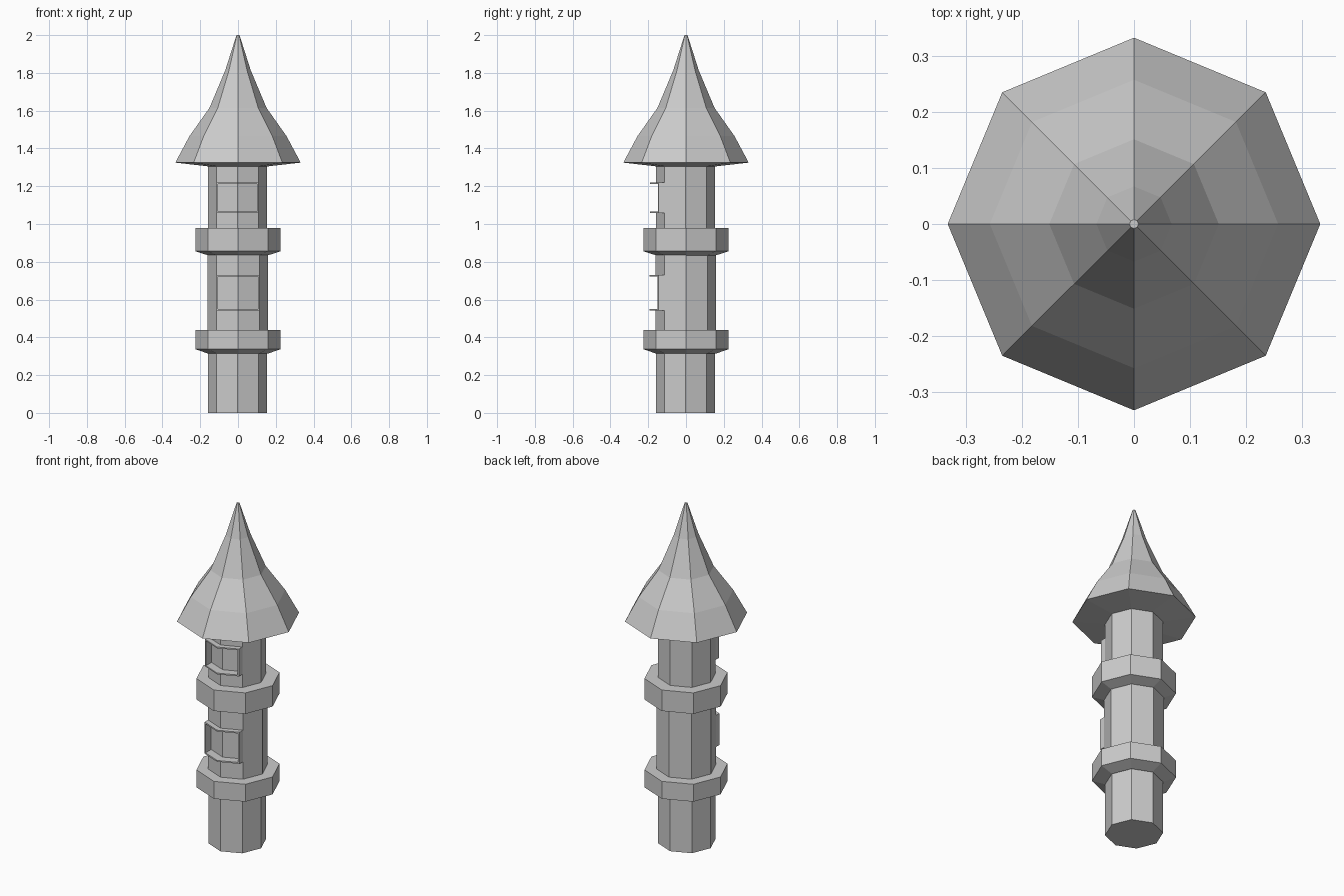
import bpy, bmesh, math

if "Cube" in bpy.data.objects:
    bpy.data.objects.remove(bpy.data.objects["Cube"])

SIDES = 8


def mesh_object(name, verts, faces):
    me = bpy.data.meshes.new(name)
    me.from_pydata(verts, [], faces)
    bm = bmesh.new()
    bm.from_mesh(me)
    bmesh.ops.recalc_face_normals(bm, faces=bm.faces)
    bm.to_mesh(me)
    bm.free()
    ob = bpy.data.objects.new(name, me)
    bpy.context.collection.objects.link(ob)
    return ob


def stack(name, rings, cap=True):
    """Loft closed outlines (lists of 3D points) from bottom to top."""
    n = len(rings[0])
    verts = [p for ring in rings for p in ring]
    faces = [(k * n + i, k * n + (i + 1) % n, (k + 1) * n + (i + 1) % n, (k + 1) * n + i)
             for k in range(len(rings) - 1) for i in range(n)]
    faces += [tuple(range(n)), tuple(range(len(verts) - n, len(verts)))]
    return mesh_object(name, verts, faces)


def octagonal(name, profile, shift=0.0):
    """Eight-sided solid from (radius, z) pairs, corners on the axes."""
    angles = [2 * math.pi * i / SIDES for i in range(SIDES)]
    return stack(name, [[(r * math.cos(a) + shift, r * math.sin(a) + shift, z) for a in angles]
                        for r, z in profile])


def chevron(name, radius, half, front, back, z0, z1, shift):
    """Slab following the two front faces of a shaft; front/back are y offsets."""
    slope = math.tan(math.radians(22.5))
    side = -radius + half * slope

    outline = [(-half, side + front), (0, -radius + front), (half, side + front),
               (half, side + back), (0, -radius + back), (-half, side + back)]
    return stack(name, [[(x + shift, y + shift, z) for x, y in outline] for z in (z0, z1)])


def carve(ob, cutter):
    mod = ob.modifiers.new("window_cut", 'BOOLEAN')
    mod.operation = 'DIFFERENCE'
    mod.solver = 'EXACT'
    mod.object = cutter
    bpy.context.view_layer.update()
    dg = bpy.context.evaluated_depsgraph_get()
    me = bpy.data.meshes.new_from_object(ob.evaluated_get(dg))
    ob.modifiers.clear()
    ob.data = me


def window(level, shaft, radius, z0, z1, shift):
    """Thin projecting frame around a recessed bent panel."""
    half, bar = radius * math.sqrt(0.5), 0.008
    frame = chevron(level + "_window_frame", radius, half, -0.032, 0.01, z0, z1, shift)
    cutter = chevron("cutter", radius, half - bar, -0.1, 0.02, z0 + bar, z1 - bar, shift)
    cutter.hide_render = True
    carve(shaft, cutter)
    carve(frame, cutter)
    bpy.data.objects.remove(cutter)


# Shaft sections
octagonal("lower_shaft", [(0.156, 0), (0.156, 0.33)], -0.003)
middle = octagonal("middle_shaft", [(0.161, 0.43), (0.161, 0.85)], -0.001)
upper = octagonal("upper_shaft", [(0.156, 0.97), (0.156, 1.32)], -0.003)

# Windows
window("middle", middle, 0.161, 0.543, 0.73, -0.001)
window("upper", upper, 0.156, 1.058, 1.22, -0.003)

# Collars with sloped undersides
octagonal("lower_collar", [(0.158, 0.314), (0.226, 0.337), (0.226, 0.44)])
octagonal("upper_collar", [(0.158, 0.834), (0.226, 0.856), (0.226, 0.98)])

# Flared spire roof
octagonal("roof", [(0.157, 1.305), (0.332, 1.325), (0.257, 1.465),
                   (0.151, 1.615), (0.067, 1.815), (0.008, 2.0)])
